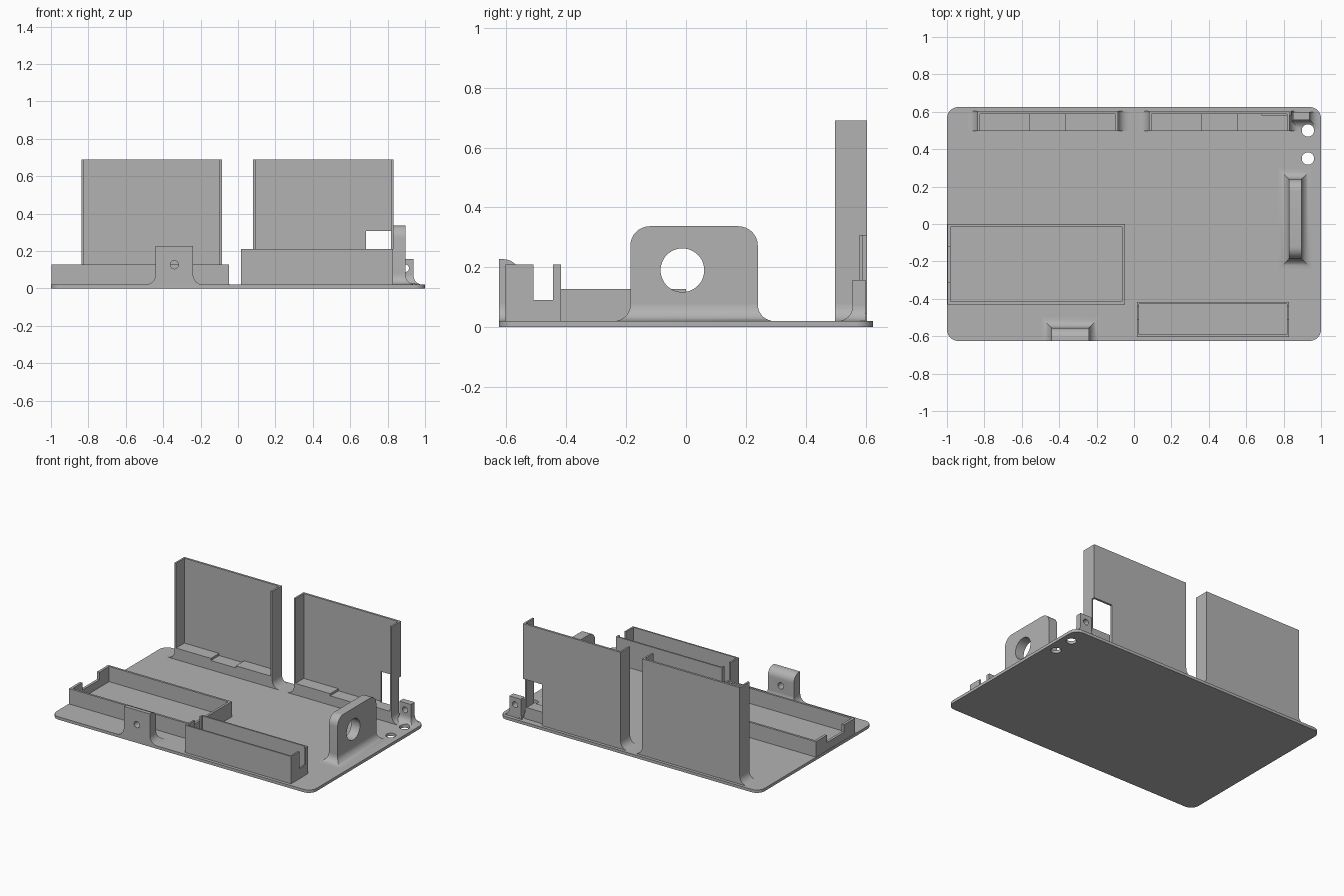
import bpy
import bmesh
from math import sin, cos, pi, radians

cube = bpy.data.objects.get("Cube")
if cube:
    bpy.data.objects.remove(cube, do_unlink=True)

gray = bpy.data.materials.new("plain gray")
gray.use_nodes = True
gray.diffuse_color = (0.45, 0.45, 0.45, 1)
gray.node_tree.nodes["Principled BSDF"].inputs["Base Color"].default_value = (0.45, 0.45, 0.45, 1)

FLOOR = 0.02   # top of the base plate
SINK = 0.01    # parts reach this far down into the plate


def finish(name, bm):
    bmesh.ops.recalc_face_normals(bm, faces=bm.faces)
    mesh = bpy.data.meshes.new(name)
    bm.to_mesh(mesh)
    bm.free()
    mesh.materials.append(gray)
    ob = bpy.data.objects.new(name, mesh)
    bpy.context.collection.objects.link(ob)
    return ob


def rounded(u0, u1, v0, v1, radii=(0, 0, 0, 0), steps=8):
    """Rectangle outline with a radius per corner, counter-clockwise from (u0, v0)."""
    corners = [(u0, v0, 1, 1), (u1, v0, -1, 1), (u1, v1, -1, -1), (u0, v1, 1, -1)]
    pts = []
    for i, ((u, v, su, sv), r) in enumerate(zip(corners, radii)):
        if r == 0:
            pts.append((u, v))
            continue
        for k in range(steps + 1):
            a = pi + i * pi / 2 + k / steps * pi / 2
            pts.append((u + su * r + r * cos(a), v + sv * r + r * sin(a)))
    return pts


def prism(name, pts, axis, lo, hi):
    """Extrude a 2D outline along an axis."""
    place = {"x": lambda p, d: (d, p[0], p[1]),
             "y": lambda p, d: (p[0], d, p[1]),
             "z": lambda p, d: (p[0], p[1], d)}[axis]
    bm = bmesh.new()
    ends = [[bm.verts.new(place(p, d)) for p in pts] for d in (lo, hi)]
    for ring in ends:
        bm.faces.new(ring)
    for i in range(len(pts)):
        j = (i + 1) % len(pts)
        bm.faces.new((ends[0][i], ends[0][j], ends[1][j], ends[1][i]))
    return finish(name, bm)


def box(name, x, y, z):
    return prism(name, rounded(*x, *y), "z", *z)


def cylinder(name, axis, center, r, lo, hi, n=32):
    pts = [(center[0] + r * cos(2 * pi * k / n), center[1] + r * sin(2 * pi * k / n)) for k in range(n)]
    return prism(name, pts, axis, lo, hi)


def cut(ob, *cutters):
    for c in cutters:
        mod = ob.modifiers.new("cut", "BOOLEAN")
        mod.operation = "DIFFERENCE"
        mod.solver = "EXACT"
        mod.object = c
        bpy.context.view_layer.objects.active = ob
        bpy.ops.object.modifier_apply(modifier=mod.name)
        bpy.data.objects.remove(c, do_unlink=True)


def fillet(name, x, y, r, left=1, right=1, front=1, back=1, steps=8):
    """Concave skirt with mitred corners around a rectangular foot."""
    bm = bmesh.new()
    rings = []
    for k in range(steps + 1):
        a = k / steps * pi / 2
        d, z = r * (1 - sin(a)), FLOOR + r * (1 - cos(a))
        outline = rounded(x[0] - d * right, x[1] + d * left, y[0] - d * front, y[1] + d * back)
        rings.append([bm.verts.new((u, v, z)) for u, v in outline])
    bm.faces.new(rings[0])
    bm.faces.new(rings[-1])
    for lower, upper in zip(rings, rings[1:]):
        for i in range(4):
            j = (i + 1) % 4
            bm.faces.new((lower[i], lower[j], upper[j], upper[i]))
    return finish(name, bm)


# Base plate with two cable holes
base = prism("base_plate", rounded(-1, 1, -0.625, 0.625, (0.06,) * 4), "z", 0, FLOOR)
cut(base, *[cylinder("hole_cutter", "z", (0.93, y), 0.033, -0.1, 0.1) for y in (0.35, 0.5)])

# Low tray with a notch in its outer end
tray = box("low_tray", (-0.998, -0.048), (-0.43, 0), (SINK, 0.127))
cut(tray,
    box("tray_cutter", (-0.98, -0.064), (-0.415, -0.015), (FLOOR + 0.001, 0.3)),
    box("notch_cutter", (-1.1, -0.97), (-0.31, -0.12), (0.075, 0.3)))

# Narrow box with a slot through both ends
narrow = box("narrow_box", (0.015, 0.83), (-0.603, -0.417), (SINK, 0.21))
cut(narrow,
    box("box_cutter", (0.026, 0.819), (-0.592, -0.428), (FLOOR + 0.001, 0.4)),
    box("slot_cutter", (-0.1, 0.95), (-0.51, -0.445), (0.09, 0.4)))

# Front bracket with a rounded back edge
bracket_x, bracket_y = (-0.44, -0.24), (-0.625, -0.555)
front = prism("front_bracket", rounded(*bracket_y, SINK, 0.227, (0, 0, 0.055, 0)), "x", *bracket_x)
cut(front, cylinder("hole_cutter", "y", (-0.34, 0.127), 0.022, -0.7, -0.5))
fillet("front_bracket_fillet", bracket_x, bracket_y, 0.055, front=0)

# Large side bracket with a round opening
side_x, side_y = (0.828, 0.895), (-0.186, 0.24)
side = prism("side_bracket", rounded(*side_y, SINK, 0.337, (0, 0, 0.065, 0.065)), "x", *side_x)
cut(side, cylinder("hole_cutter", "x", (-0.012, 0.19), 0.073, 0.7, 1, 48))
fillet("side_bracket_fillet", side_x, side_y, 0.055)

# Small corner bracket
small_x, small_y = (0.85, 0.938), (0.557, 0.6)
small = box("corner_bracket", small_x, small_y, (SINK, 0.157))
cut(small, cylinder("hole_cutter", "y", (0.894, 0.108), 0.02, 0.5, 0.7))
foot = fillet("corner_bracket_fillet", small_x, small_y, 0.05, right=0.4, back=0)
cut(foot, cylinder("hole_cutter", "z", (0.93, 0.5), 0.033, -0.1, 0.2))

# Two tall holders: back wall, side flanges and a stepped ledge
for name, x0 in (("right", -0.836), ("left", 0.081)):
    x1 = x0 + 0.75
    mid = (x0 + x1) / 2
    holder = box(name + "_holder", (x0, x1), (0.498, 0.604), (SINK, 0.69))
    cut(holder,
        box("pocket_cutter", (x0 + 0.012, x1 - 0.012), (0.4, 0.589), (0.1, 0.9)),
        box("step_cutter", (mid - 0.096, mid + 0.096), (0.4, 0.589), (0.085, 0.2)))
    skirt = fillet(name + "_holder_fillet", (x0, x1), (0.498, 0.604), 0.055, front=0, back=0)
    if name == "left":
        for part in (holder, skirt):
            cut(part, box("window_cutter", (0.685, 0.84), (0.58, 0.7), (FLOOR, 0.306)))

# Smooth the rounded surfaces, keep the edges sharp
for ob in bpy.context.scene.objects:
    ob.select_set(ob.type == "MESH")
    if ob.type == "MESH":
        bpy.context.view_layer.objects.active = ob
bpy.ops.object.shade_smooth_by_angle(angle=radians(30))
